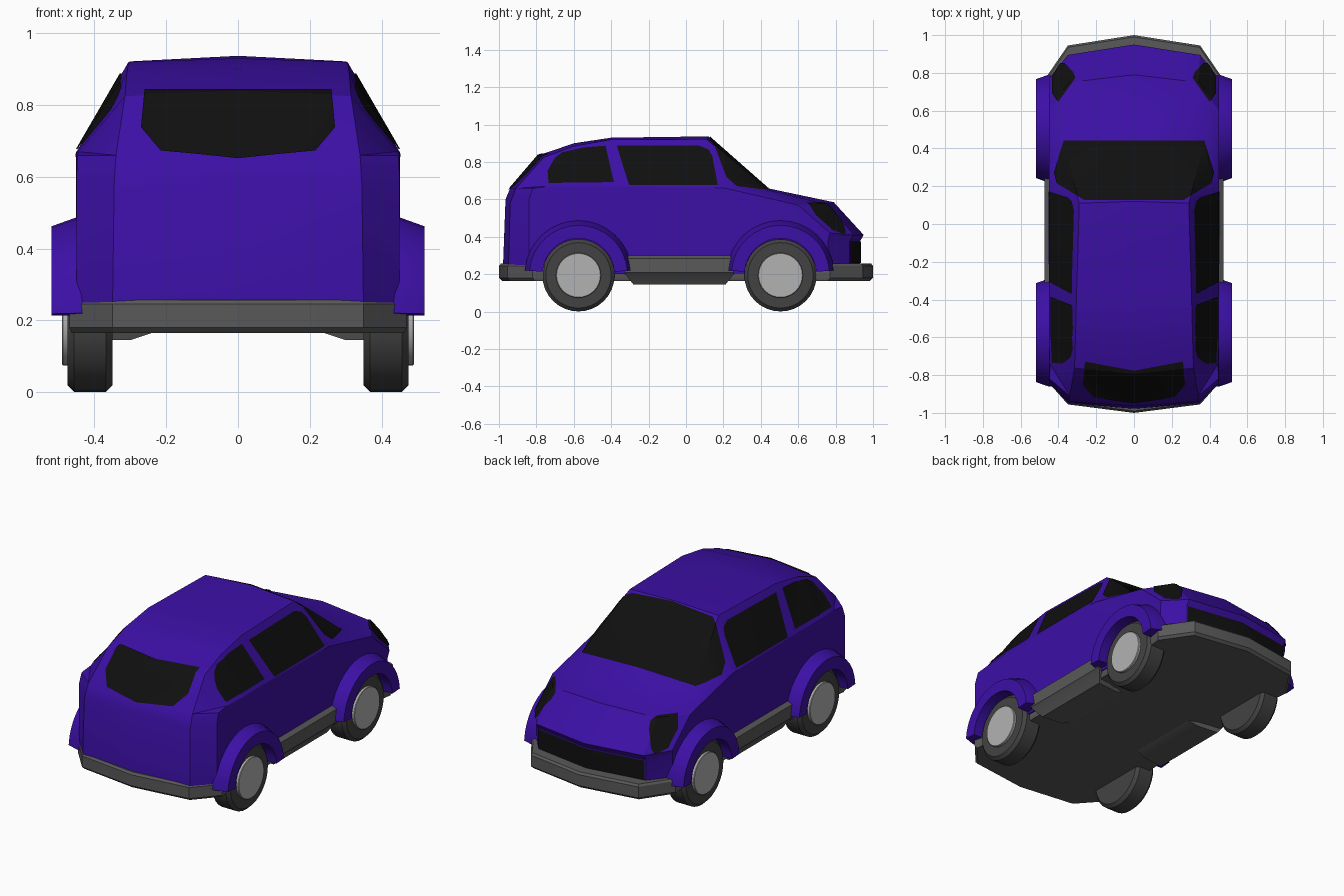
import bpy, bmesh, math
from mathutils import Vector

if "Cube" in bpy.data.objects:
    bpy.data.objects.remove(bpy.data.objects["Cube"])


def material(name, rgb):
    m = bpy.data.materials.new(name)
    m.diffuse_color = (*rgb, 1)
    m.use_nodes = True
    m.node_tree.nodes["Principled BSDF"].inputs["Base Color"].default_value = m.diffuse_color
    return m


PAINT = material("purple_paint", (0.045, 0.005, 0.38))
GLASS = material("black_glass", (0.005, 0.005, 0.005))
TRIM = material("dark_trim", (0.10, 0.10, 0.10))
RUBBER = material("rubber", (0.055, 0.055, 0.055))
HUB = material("hub_grey", (0.45, 0.45, 0.45))


def finish(name, bm, mat, angle=28, normals=True):
    if normals:
        bmesh.ops.recalc_face_normals(bm, faces=bm.faces[:])
    me = bpy.data.meshes.new(name)
    bm.to_mesh(me)
    bm.free()
    ob = bpy.data.objects.new(name, me)
    bpy.context.collection.objects.link(ob)
    me.materials.append(mat)
    bpy.ops.object.select_all(action='DESELECT')
    ob.select_set(True)
    bpy.context.view_layer.objects.active = ob
    bpy.ops.object.shade_smooth_by_angle(angle=math.radians(angle))
    return ob


def loft(rings, closed=True):
    """Skin matching rings of points; closed rings get end caps."""
    bm = bmesh.new()
    vs = [[bm.verts.new(p) for p in r] for r in rings]
    n = len(rings[0])
    for a, b in zip(vs, vs[1:]):
        for i in range(n if closed else n - 1):
            j = (i + 1) % n
            bm.faces.new((a[i], a[j], b[j], b[i]))
    if closed:
        bm.faces.new(vs[0])
        bm.faces.new(vs[-1])
    return bm, vs


# Body: stations from rear bottom, over the roof, to the nose bottom
# (centre y, z), (edge x, y, z), (side x, y, z)
stations = [
    ((-.98, .20), (.35, -.95, .20), (.450, -.84, .20)),
    ((-.965, .60), (.345, -.94, .58), (.450, -.84, .60)),
    ((-.94, .66), (.34, -.91, .66), (.447, -.82, .66)),
    ((-.79, .835), (.315, -.76, .825), (.445, -.74, .67)),
    ((-.60, .90), (.31, -.60, .885), (.450, -.60, .67)),
    ((-.40, .93), (.305, -.40, .92), (.450, -.40, .67)),
    ((.12, .937), (.29, .11, .922), (.452, .11, .665)),
    ((.435, .66), (.37, .43, .652), (.450, .21, .66)),
    ((.79, .585), (.34, .75, .575), (.450, .60, .57)),
    ((.95, .41), (.35, .895, .41), (.450, .77, .42)),
    ((.93, .375), (.35, .875, .375), (.445, .76, .38)),
    ((.93, .20), (.35, .875, .20), (.445, .76, .20)),
]
rings = [[(-k[0], k[1], k[2]), (-e[0], e[1], e[2]), (0, c[0], c[1]), e, k]
         for c, e, k in stations]
bm, vs = loft(rings, closed=False)
for col in (0, -1):
    bm.faces.new([r[col] for r in vs])
bm.faces.new(vs[0] + vs[-1][::-1])
bmesh.ops.recalc_face_normals(bm, faces=bm.faces[:])
bmesh.ops.triangulate(bm, faces=bm.faces[:], quad_method='SHORT_EDGE')
body_bm = bm.copy()
finish("body", bm, PAINT)


def panel(name, direction, axes, outline):
    """Trim a convex outline out of the body skin and lift it slightly."""
    p = body_bm.copy()
    d = Vector(direction)
    p.normal_update()
    bmesh.ops.delete(p, geom=[f for f in p.faces if f.normal.dot(d) < .12], context='FACES')

    def put(q):
        v = Vector((0, 0, 0))
        v[axes[0]], v[axes[1]] = q
        return v
    pts = [put(q) for q in outline]
    mid = sum(pts, Vector()) / len(pts)
    for a, b in zip(pts, pts[1:] + pts[:1]):
        no = (b - a).cross(d)
        if no.dot(mid - a) > 0:
            no = -no
        bmesh.ops.bisect_plane(p, geom=p.verts[:] + p.edges[:] + p.faces[:], dist=1e-6,
                               plane_co=a, plane_no=no.normalized(), clear_outer=True)
    p.normal_update()
    for v in p.verts:
        v.co += v.normal * .005
    finish(name, p, GLASS, normals=False)


def both(half):
    return half + [(-x, y) for x, y in reversed(half) if x]


# Windscreen, rear window and grille
panel("windscreen", (0, 0, 1), (0, 1), both([(.265, .125), (.405, .215), (.42, .27), (.37, .44)]))
panel("rear_window", (0, -1, 0), (0, 2), both([(0, .65), (.215, .67), (.27, .735), (.26, .84)]))
panel("grille", (0, 1, 0), (0, 2), both([(.345, .26), (.345, .374)]))

# Side windows and headlights
front_win = [(-.37, .885), (.07, .885), (.12, .865), (.14, .83), (.17, .675), (-.305, .675)]
rear_win = [(-.74, .75), (-.70, .82), (-.66, .85), (-.55, .875), (-.43, .885), (-.385, .69), (-.735, .685)]
lamp = [(.39, .85), (.43, .78), (.43, .69), (.40, .645), (.31, .77), (.32, .80), (.365, .85)]
for s, side in ((1, "right"), (-1, "left")):
    panel("front_side_window_" + side, (s, 0, 0), (1, 2), front_win)
    panel("rear_side_window_" + side, (s, 0, 0), (1, 2), rear_win)
    panel("headlight_" + side, (0, 0, 1), (0, 1), [(s * x, y) for x, y in lamp])
body_bm.free()

# Bumper and floor tray
plan = both([(0, -1), (.35, -.955), (.47, -.82), (.44, -.60), (.44, .52), (.47, .77), (.35, .945), (0, 1)])
bm, _ = loft([[(x * k, y * k, z) for x, y in plan]
              for k, z in ((.985, .165), (1, .18), (1, .245), (.99, .257))])
finish("bumper_and_floor", bm, TRIM)


def wheel_disc(name, r, x0, x1, y, s, mat, bev):
    prof = [(x0, r - bev), (x0 + bev, r), (x1 - bev, r), (x1, r - bev)]
    bm, _ = loft([[(s * x, y + q * math.cos(t), .194 + q * math.sin(t))
                   for t in (math.tau * i / 32 for i in range(32))] for x, q in prof])
    finish(name, bm, mat, 40)


# Wheels, arch flares and sill skirts
flare = [(.40, .192), (.52, .192), (.52, .262), (.45, .287), (.40, .287)]
skirt = [(.24, .165, .75), (.30, .145, .8), (.43, .145, .85), (.465, .20, 1),
         (.475, .21, 1), (.475, .285, 1), (.45, .30, 1), (.24, .30, 1)]
for s, side in ((1, "right"), (-1, "left")):
    for y, end in ((-.575, "rear"), (.505, "front")):
        tag = f"_{end}_{side}"
        wheel_disc("tyre" + tag, .193, .35, .475, y, s, RUBBER, .018)
        wheel_disc("hub" + tag, .12, .44, .49, y, s, HUB, .003)
        angles = [math.radians(4 + 172 * i / 16) for i in range(17)]
        bm, _ = loft([[(s * x, y + r * math.cos(t), .20 + r * math.sin(t)) for x, r in flare]
                      for t in angles])
        finish("arch_flare" + tag, bm, PAINT)
    bm, _ = loft([[(s * x, -.035 + e * k, z) for x, z, k in skirt] for e in (-.29, .29)])
    finish("sill_skirt_" + side, bm, TRIM)
